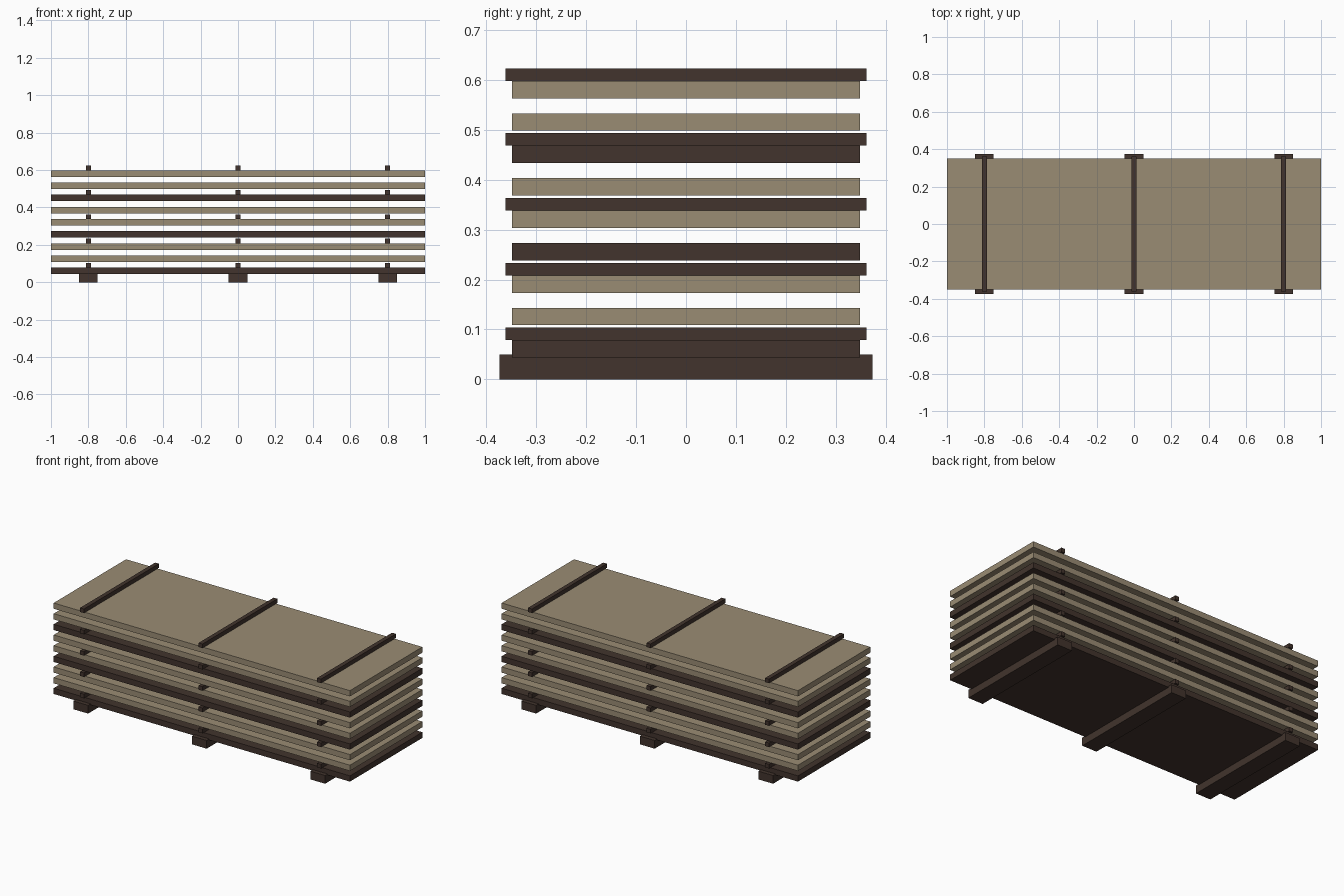
import bpy

if "Cube" in bpy.data.objects:
    bpy.data.objects.remove(bpy.data.objects["Cube"])


def material(name, rgb):
    mat = bpy.data.materials.new(name)
    mat.diffuse_color = (*rgb, 1.0)
    mat.use_nodes = True
    mat.node_tree.nodes["Principled BSDF"].inputs["Base Color"].default_value = mat.diffuse_color
    return mat


light_wood = material("weathered_light_wood", (0.323, 0.262, 0.174))
dark_wood = material("dark_brown_wood", (0.054, 0.034, 0.026))


def box(name, x, z0, size, mat):
    """Axis-aligned box centred on (x, 0), resting at height z0."""
    bpy.ops.mesh.primitive_cube_add(size=1, location=(x, 0, z0 + size[2] / 2))
    ob = bpy.context.object
    ob.name = name
    ob.scale = size
    bpy.ops.object.transform_apply(location=False, rotation=False, scale=True)
    ob.data.materials.append(mat)
    return ob


SUPPORT_X = (-0.8, 0.0, 0.8)
BOARD_H, PITCH, BASE_Z = 0.035, 0.065, 0.0435

# Ground bearers
for x in SUPPORT_X:
    box("ground_bearer", x, 0, (0.1, 0.748, 0.05), dark_wood)

# Nine stacked boards, every third one dark, with spacers above alternate boards
for i in range(9):
    z = BASE_Z + i * PITCH
    box("board", 0, z, (2.0, 0.698, BOARD_H), dark_wood if i % 3 == 0 else light_wood)
    if i % 2 == 0:
        for x in SUPPORT_X:
            box("spacer_batten", x, z + BOARD_H, (0.026, 0.723, 0.025), dark_wood)
